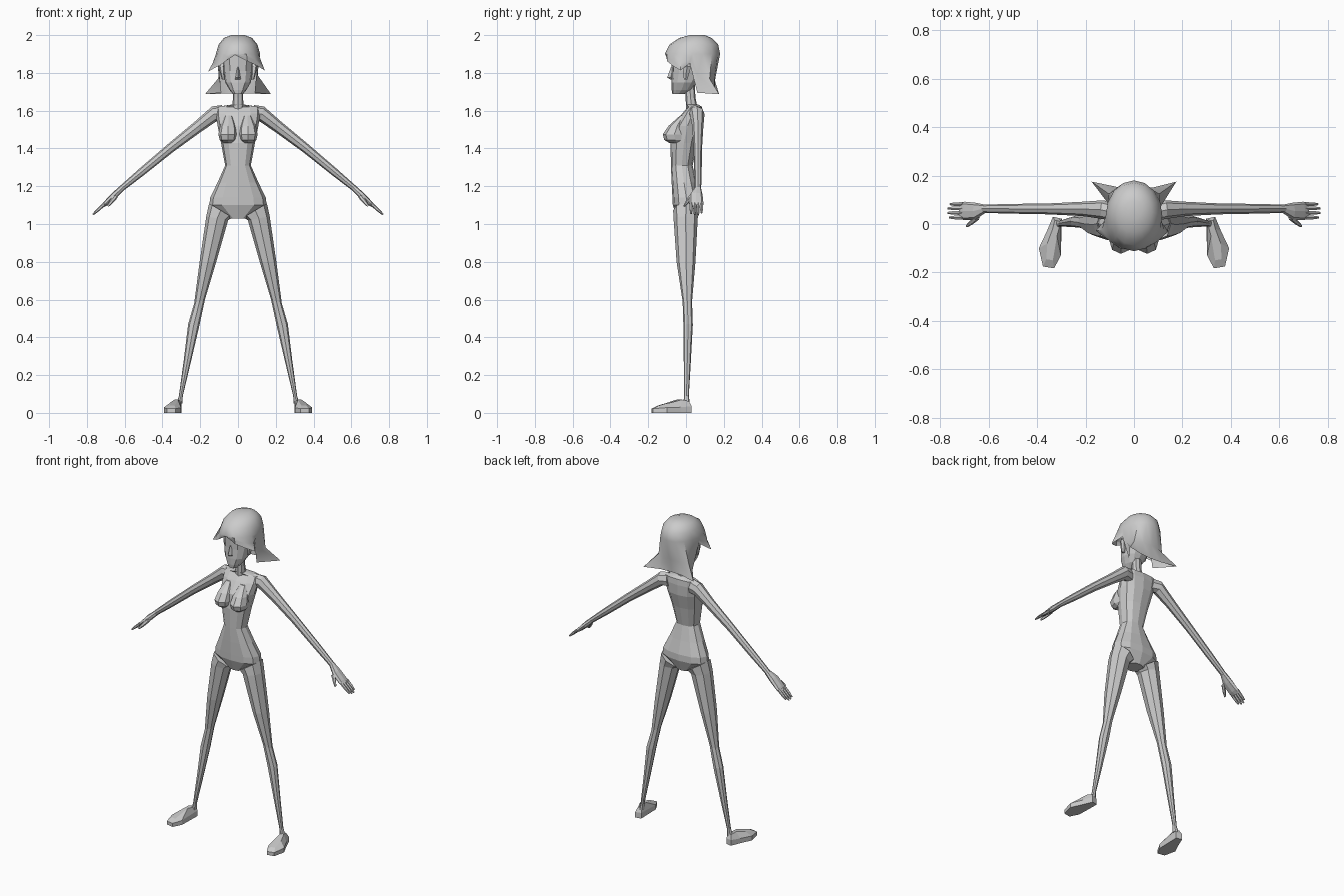
import bpy, bmesh, math
from mathutils import Vector


def ring(ax, az, bx, bz, yf, yb, n=8, p=1.0, off=0.0):
    """Section spanning (ax,az)-(bx,bz) in x/z and yf-yb in depth."""
    pts = []
    for i in range(n):
        t = 2 * math.pi * (i + off) / n
        c, s = [math.copysign(abs(v) ** p, v) for v in (math.cos(t), math.sin(t))]
        pts.append(((ax + bx) / 2 + c * (bx - ax) / 2, (yf + yb) / 2 + s * (yb - yf) / 2,
                    (az + bz) / 2 + c * (bz - az) / 2))
    return pts


def loft(name, rings, caps=(True, True), mirror=False):
    bm = bmesh.new()
    rows = [[bm.verts.new(p) for p in r] for r in rings]
    n = len(rows[0])
    for r, q in zip(rows, rows[1:]):
        for i in range(n):
            j = (i + 1) % n
            bm.faces.new((r[i], r[j], q[j], q[i]))
    if caps[0]:
        bm.faces.new(rows[0][::-1])
    if caps[1]:
        bm.faces.new(rows[-1])
    bmesh.ops.remove_doubles(bm, verts=bm.verts, dist=0.0001)
    bmesh.ops.recalc_face_normals(bm, faces=bm.faces)
    me = bpy.data.meshes.new(name)
    bm.to_mesh(me)
    bm.free()
    ob = bpy.data.objects.new(name, me)
    bpy.context.collection.objects.link(ob)
    if mirror:
        ob.modifiers.new("mirror", 'MIRROR')
    return ob


def level(z, hw, yf, yb, n=12, p=0.85, cx=0.0):
    return ring(cx - hw, z, cx + hw, z, yf, yb, n, p)


# Torso and pelvis
loft("torso", [level(*s) for s in [
    (1.03, .05, -.045, .05), (1.10, .152, -.07, .075), (1.14, .147, -.072, .075),
    (1.22, .108, -.076, .055), (1.31, .068, -.08, .035), (1.43, .09, -.082, .06),
    (1.52, .108, -.068, .085), (1.585, .118, -.02, .088), (1.62, .115, .01, .085),
    (1.632, .035, .0, .065)]])

# Bust
loft("bust", [level(z, hw, yf, yb, 8, 0.9, cx) for z, hw, yf, yb, cx in [
    (1.575, .02, -.03, .0, .05), (1.52, .043, -.092, .0, .052),
    (1.475, .05, -.123, .0, .054), (1.445, .043, -.115, .0, .054),
    (1.43, .025, -.09, .0, .053)]], mirror=True)

# Neck and head
loft("neck", [level(1.61, .03, .0, .062, 8), level(1.67, .027, -.002, .05, 8),
              level(1.76, .028, -.01, .045, 8)])
loft("head", [level(*s) for s in [
    (1.687, .026, -.072, -.01), (1.71, .045, -.076, .03), (1.75, .068, -.077, .06),
    (1.81, .078, -.075, .10), (1.90, .08, -.078, .12), (1.95, .06, -.05, .10)]])
loft("nose", [level(1.765, .016, -.082, -.06, 4, 1), level(1.775, .013, -.1, -.06, 4, 1),
              level(1.83, .005, -.08, -.06, 4, 1)])
loft("ear", [ring(.07, z, xo, z, yf, yb, 6) for z, xo, yf, yb in [
    (1.765, .085, -.012, .008), (1.80, .095, -.018, .02), (1.835, .103, -.016, .03),
    (1.85, .095, -.005, .02)]], mirror=True)

# Hair: round cap, swept fringe in front, flared points at the back
fringe = [(.0, -.098, 1.89), (.05, -.10, 1.862), (.10, -.07, 1.838), (.142, -.03, 1.813),
          (.103, .02, 1.85), (.088, .06, 1.695), (.175, .175, 1.687), (.075, .15, 1.69),
          (.0, .145, 1.69)]
nape = {5: (.103, .06, 1.79), 6: (.105, .125, 1.77), 7: (.055, .15, 1.77), 8: (.0, .155, 1.77)}


def cap_row(z, hw, yf, yb):
    return [(hw * math.sin(k * math.pi / 8), (yf + yb) / 2 - (yb - yf) / 2 * math.cos(k * math.pi / 8), z)
            for k in range(16)]


def both(half):
    return half + [(-x, y, z) for x, y, z in half[7:0:-1]]


brow = cap_row(1.9, .117, -.112, .18)
edge = both(fringe)
edge[0], edge[15], edge[13] = (-.02, -.1, 1.897), (-.06, -.1, 1.865), (-.158, -.028, 1.808)
mid = []
for k in range(16):
    h = min(k, 16 - k)
    if h in nape:
        x, y, z = nape[h]
        mid.append((x if k <= 8 else -x, y, z))
    else:
        mid.append(tuple(Vector(brow[k]).lerp(Vector(edge[k]), .5)))
hair = loft("hair", [cap_row(2.0, .035, .02, .10), cap_row(1.985, .075, -.035, .135),
                     cap_row(1.95, .103, -.088, .17), brow, mid, edge], caps=(True, False))
bpy.context.view_layer.objects.active = hair
hair.select_set(True)
bpy.ops.object.shade_smooth_by_angle(angle=math.radians(40))
hair.select_set(False)

# Legs: inner point, outer point, front and back depth
loft("leg", [ring(*s, 8, .9) for s in [
    (.03, 1.035, .153, 1.11, -.068, .072), (.052, 1.02, .168, 1.04, -.066, .062),
    (.115, .80, .203, .80, -.05, .05), (.175, .60, .232, .58, -.018, .032),
    (.205, .46, .264, .47, -.014, .036), (.247, .28, .287, .28, -.012, .026),
    (.292, .09, .313, .09, -.01, .015), (.295, .05, .325, .05, -.015, .02)]], mirror=True)

# Feet: sole outline, then side rim and instep
sole = [(.298, .022), (.335, .03), (.36, -.03), (.393, -.10), (.376, -.175), (.33, -.183), (.302, -.13)]
rim = [.035, .035, .03, .028, .022, .022, .028]
instep = [(.302, .012, .062), (.327, .015, .062), (.336, -.02, .07), (.358, -.08, .055),
          (.362, -.145, .038), (.335, -.15, .038), (.318, -.05, .07)]
loft("foot", [[(x, y, 0) for x, y in sole], [(x, y, z) for (x, y), z in zip(sole, rim)], instep],
     mirror=True)

# Arms: lower point, upper point, front and back depth
loft("arm", [ring(*s, 8) for s in [
    (.07, 1.54, .085, 1.63, .01, .085), (.115, 1.543, .138, 1.622, .02, .098),
    (.20, 1.485, .225, 1.545, .033, .092), (.345, 1.38, .363, 1.43, .04, .085),
    (.50, 1.257, .52, 1.295, .043, .083), (.612, 1.172, .63, 1.197, .046, .08)]], mirror=True)

# Hands with four fingers and a thumb
loft("palm", [ring(*s, 8, .8) for s in [
    (.605, 1.176, .625, 1.2, .046, .08), (.645, 1.137, .665, 1.166, .018, .088),
    (.69, 1.1, .706, 1.122, .016, .092), (.712, 1.088, .722, 1.102, .02, .091)]], mirror=True)


def digit(name, start, end, w):
    rings = []
    for t, r in ((0, w), (.6, w * .9), (1, w * .5)):
        x, y, z = Vector(start).lerp(Vector(end), t)
        rings.append(ring(x - r * .7, z - r * .7, x + r * .7, z + r * .7, y - r, y + r, 6))
    loft(name, rings, mirror=True)


for i, (y, reach) in enumerate([(.027, .9), (.046, 1), (.065, 1), (.082, .85)]):
    digit(f"finger_{i + 1}", (.705, y, 1.108), (.705 + .063 * reach, y, 1.108 - .058 * reach), .0095)
digit("thumb", (.645, .028, 1.148), (.69, -.008, 1.095), .012)
